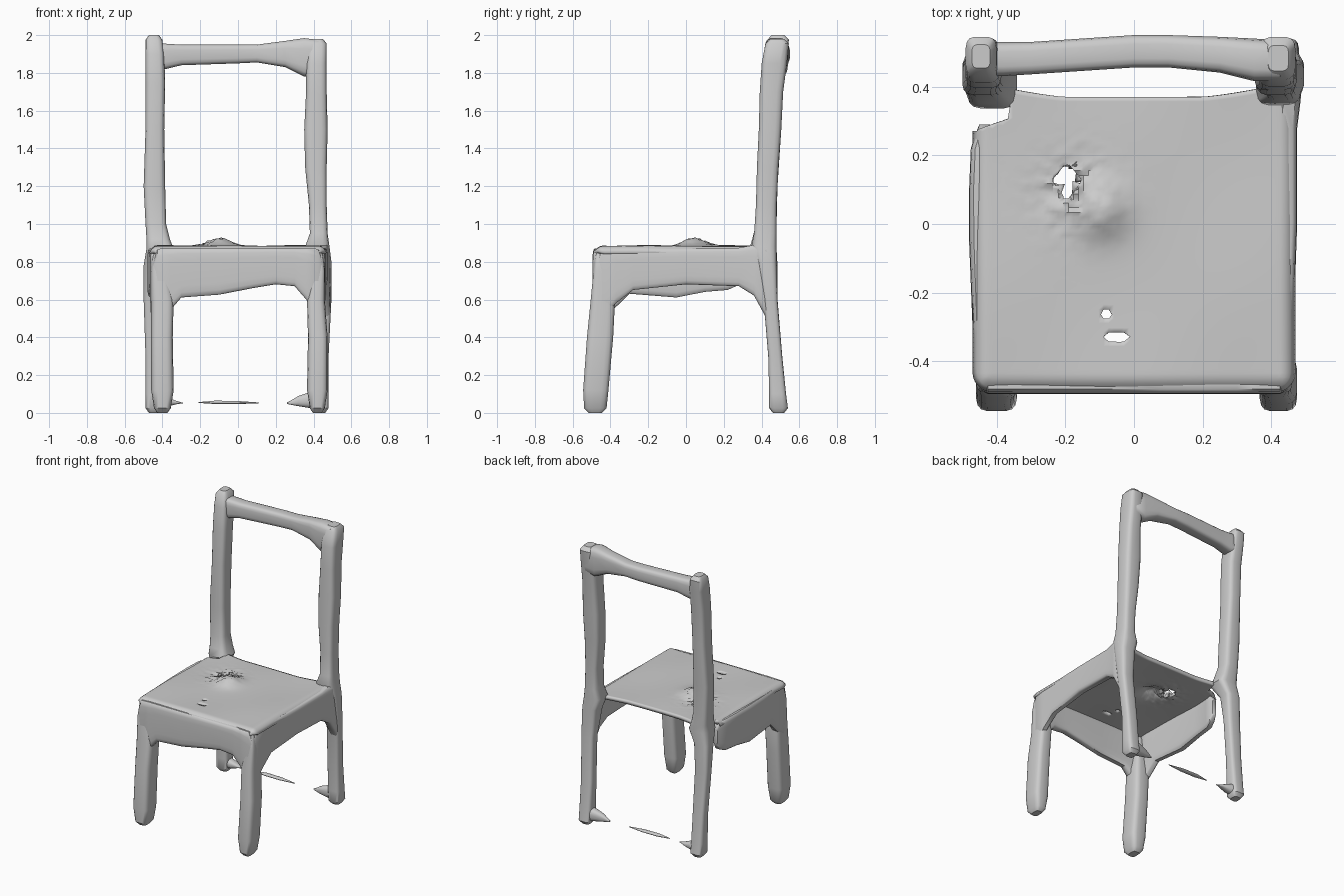
import bpy, bmesh, math, random

random.seed(4)
SIDES = 16


def finish(name, bm):
    bmesh.ops.recalc_face_normals(bm, faces=bm.faces)
    me = bpy.data.meshes.new(name)
    bm.to_mesh(me)
    bm.free()
    ob = bpy.data.objects.new(name, me)
    bpy.context.collection.objects.link(ob)
    bpy.ops.object.select_all(action='DESELECT')
    ob.select_set(True)
    bpy.context.view_layer.objects.active = ob
    bpy.ops.object.shade_smooth_by_angle(angle=math.radians(40))
    return ob


def inset(s, t, k):
    _, a, b, c, d = s
    u, v = (a + b) / 2, (c + d) / 2
    return (t, u + (a - u) * k, u + (b - u) * k, v + (c - v) * k, v + (d - v) * k)


def loft(name, axis, secs, cap=0.025, power=0.5):
    """Rounded-box sections (t, u0, u1, v0, v1) joined along an axis, with rounded ends."""
    a, z = secs[0], secs[-1]
    secs = ([inset(a, a[0], 0.6), inset(a, a[0] + cap, 1)] + list(secs[1:-1])
            + [inset(z, z[0] - cap, 1), inset(z, z[0], 0.6)])
    bm = bmesh.new()
    rings = []
    for t, u0, u1, v0, v1 in secs:
        ring = []
        for i in range(SIDES):
            an = 2 * math.pi * (i + 0.5) / SIDES
            c, s = math.cos(an), math.sin(an)
            u = (u0 + u1) / 2 + (u1 - u0) / 2 * math.copysign(abs(c) ** power, c)
            v = (v0 + v1) / 2 + (v1 - v0) / 2 * math.copysign(abs(s) ** power, s)
            ring.append(bm.verts.new({'x': (t, u, v), 'y': (u, t, v), 'z': (u, v, t)}[axis]))
        rings.append(ring)
    for p, q in zip(rings, rings[1:]):
        for i in range(SIDES):
            j = (i + 1) % SIDES
            bm.faces.new((p[i], p[j], q[j], q[i]))
    bm.faces.new(rings[0])
    bm.faces.new(rings[-1])
    return finish(name, bm)


# Front legs: same shape mirrored, the right one set slightly further out
front = [(0.0, 0.355, 0.445, -0.54, -0.42), (0.12, 0.34, 0.46, -0.545, -0.41),
         (0.4, 0.345, 0.46, -0.525, -0.385), (0.6, 0.34, 0.46, -0.505, -0.375),
         (0.75, 0.37, 0.46, -0.49, -0.40), (0.855, 0.38, 0.45, -0.48, -0.41)]
loft("front_leg_left", 'z', [(z, -b, -a, c, d) for z, a, b, c, d in front])
loft("front_leg_right", 'z', [(z, a + 0.025, b + (0.015 if z < 0.5 else 0.0), c, d)
                              for z, a, b, c, d in front])

# Back legs running up into the back posts
loft("back_post_left", 'z', [
    (0.0, -0.49, -0.40, 0.44, 0.54), (0.1, -0.49, -0.40, 0.44, 0.53),
    (0.3, -0.49, -0.40, 0.435, 0.51), (0.6, -0.50, -0.40, 0.41, 0.485),
    (0.78, -0.50, -0.39, 0.385, 0.485), (0.87, -0.485, -0.34, 0.335, 0.48),
    (0.92, -0.485, -0.36, 0.35, 0.48), (1.0, -0.49, -0.38, 0.37, 0.48),
    (1.2, -0.50, -0.385, 0.375, 0.485), (1.5, -0.49, -0.39, 0.385, 0.505),
    (1.75, -0.49, -0.385, 0.395, 0.515), (1.9, -0.49, -0.39, 0.41, 0.54),
    (2.0, -0.49, -0.40, 0.43, 0.545)])
loft("back_post_right", 'z', [
    (0.0, 0.39, 0.48, 0.44, 0.54), (0.1, 0.39, 0.48, 0.44, 0.53),
    (0.3, 0.39, 0.48, 0.435, 0.51), (0.6, 0.40, 0.495, 0.41, 0.485),
    (0.8, 0.38, 0.495, 0.375, 0.48), (0.88, 0.355, 0.485, 0.345, 0.48),
    (0.95, 0.38, 0.475, 0.36, 0.48), (1.1, 0.375, 0.47, 0.37, 0.48),
    (1.3, 0.355, 0.47, 0.375, 0.49), (1.5, 0.35, 0.475, 0.385, 0.505),
    (1.7, 0.36, 0.47, 0.39, 0.515), (1.85, 0.36, 0.47, 0.40, 0.535),
    (1.98, 0.37, 0.47, 0.42, 0.545)])

# Top rail of the back
loft("top_rail", 'x', [
    (-0.46, 0.43, 0.53, 1.82, 1.96), (-0.38, 0.43, 0.53, 1.82, 1.955),
    (-0.3, 0.435, 0.53, 1.84, 1.95), (0.0, 0.455, 0.55, 1.85, 1.95),
    (0.1, 0.455, 0.55, 1.855, 1.95), (0.25, 0.44, 0.545, 1.83, 1.97),
    (0.35, 0.415, 0.54, 1.78, 1.985), (0.45, 0.415, 0.535, 1.79, 1.975)])

# Aprons under the seat edges, the left one stopping short of its post
loft("front_apron", 'x', [
    (-0.45, -0.495, -0.43, 0.50, 0.87), (-0.36, -0.495, -0.43, 0.54, 0.872),
    (-0.3, -0.495, -0.435, 0.61, 0.872), (-0.1, -0.495, -0.435, 0.625, 0.872),
    (0.08, -0.495, -0.435, 0.66, 0.872), (0.2, -0.495, -0.435, 0.68, 0.872),
    (0.3, -0.495, -0.435, 0.67, 0.872), (0.36, -0.495, -0.43, 0.60, 0.872),
    (0.45, -0.495, -0.43, 0.50, 0.87)], power=0.4)
loft("left_apron", 'y', [
    (-0.47, -0.465, -0.41, 0.50, 0.87), (-0.37, -0.465, -0.41, 0.56, 0.872),
    (-0.3, -0.47, -0.415, 0.63, 0.872), (-0.05, -0.48, -0.42, 0.61, 0.872),
    (0.1, -0.48, -0.425, 0.64, 0.872), (0.22, -0.475, -0.42, 0.65, 0.872),
    (0.29, -0.46, -0.41, 0.67, 0.865)], power=0.4)
loft("right_apron", 'y', [
    (-0.47, 0.41, 0.46, 0.50, 0.87), (-0.37, 0.41, 0.465, 0.58, 0.872),
    (-0.28, 0.41, 0.465, 0.65, 0.872), (0.0, 0.415, 0.475, 0.68, 0.872),
    (0.28, 0.415, 0.475, 0.67, 0.875), (0.36, 0.42, 0.485, 0.62, 0.89),
    (0.45, 0.425, 0.49, 0.50, 0.90)], power=0.4)

# Seat: thin wavy sheet rolled over the aprons, with a crumpled bump, small holes
# and a cut back-left corner
bm = bmesh.new()
N = 64
HOLES = [(-0.195, 0.125, 0.045, 0.055), (-0.08, -0.26, 0.02, 0.017), (-0.05, -0.33, 0.045, 0.015)]
grid = []


def notch(x):
    return 0.27 + 0.35 * (x + 0.47) if x < -0.36 else 1.0


for j in range(N + 1):
    row = []
    for i in range(N + 1):
        x = -0.47 + 0.94 * i / N
        back = 0.37 + 0.25 * max(0, abs(x) - 0.2) ** 1.3
        y = -0.49 + (back + 0.49) * j / N
        # round the front corners
        u, v = max(0, abs(x) - 0.41), max(0, -y - 0.43)
        if u and v:
            k = max(u, v) / math.hypot(u, v)
            x, y = math.copysign(0.41 + u * k, x), -0.43 - v * k
        # snap the outlines of the notch and the holes
        y = min(y, notch(x))
        for a, b, r, s in HOLES:
            d = abs(x - a) / r + abs(y - b) / s
            if 0.3 < d < 1:
                x, y = a + (x - a) / d, b + (y - b) / d
        bump = math.exp(-((x + 0.1) ** 2 + (y - 0.04) ** 2) / 0.006)
        rough = math.exp(-((x + 0.17) ** 2 + (y - 0.09) ** 2) / 0.012)
        z = 0.884 + 0.045 * bump + rough * random.uniform(-0.018, 0.006)
        z += 0.004 * math.sin(9 * x + 2) * math.sin(8 * y)
        roll = min(1, math.hypot(max(0, abs(x) - 0.43) / 0.04, max(0, -y - 0.44) / 0.05))
        z -= 0.035 * roll ** 2
        row.append(bm.verts.new((x, y, z)))
    grid.append(row)
for j in range(N):
    for i in range(N):
        quad = (grid[j][i], grid[j][i + 1], grid[j + 1][i + 1], grid[j + 1][i])
        cx = sum(v.co.x for v in quad) / 4
        cy = sum(v.co.y for v in quad) / 4
        hole = any(abs(cx - a) / r + abs(cy - b) / s < 0.99 for a, b, r, s in HOLES)
        if not hole and cy < notch(cx) - 0.001:
            bm.faces.new(quad)
bmesh.ops.delete(bm, geom=[v for v in bm.verts if not v.link_faces], context='VERTS')
bmesh.ops.dissolve_degenerate(bm, edges=bm.edges, dist=0.0005)
seat = finish("seat", bm)
solid = seat.modifiers.new("thickness", 'SOLIDIFY')
solid.thickness = 0.025
solid.offset = -1 if seat.data.polygons[0].normal.z > 0 else 1

# Broken remains of the low back stretcher
loft("stretcher_sliver", 'x', [
    (-0.21, 0.478, 0.486, 0.052, 0.058), (-0.12, 0.465, 0.50, 0.047, 0.065),
    (0.0, 0.465, 0.50, 0.047, 0.063), (0.11, 0.478, 0.486, 0.050, 0.056)], cap=0.01, power=1)
loft("stretcher_stub_right", 'x', [
    (0.26, 0.475, 0.49, 0.045, 0.06), (0.32, 0.46, 0.505, 0.035, 0.09),
    (0.38, 0.45, 0.52, 0.025, 0.11), (0.44, 0.45, 0.53, 0.02, 0.12)], cap=0.01, power=0.8)
loft("stretcher_stub_left", 'x', [
    (-0.45, 0.45, 0.53, 0.02, 0.10), (-0.38, 0.455, 0.515, 0.03, 0.085),
    (-0.33, 0.465, 0.505, 0.045, 0.065), (-0.29, 0.478, 0.49, 0.05, 0.056)], cap=0.01, power=0.8)
